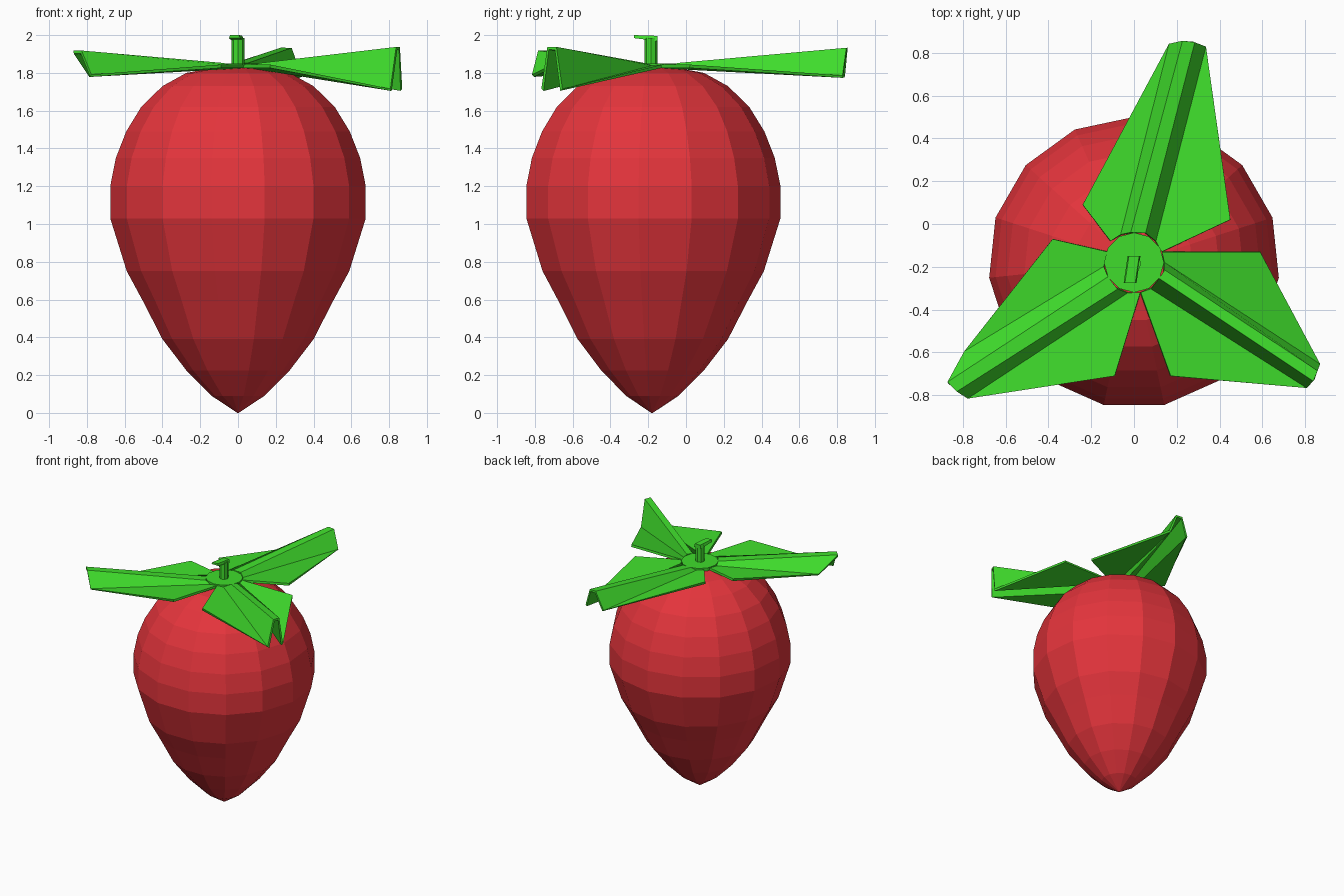
import bpy, bmesh, math
from mathutils import Vector

if "Cube" in bpy.data.objects:
    bpy.data.objects.remove(bpy.data.objects["Cube"])

CY = -0.18  # fruit axis sits slightly forward of the origin


def material(name, color):
    m = bpy.data.materials.new(name)
    m.diffuse_color = color
    m.use_nodes = True
    m.node_tree.nodes["Principled BSDF"].inputs["Base Color"].default_value = m.diffuse_color
    return m


red = material("red_skin", (0.78, 0.035, 0.045, 1))
green = material("green_leaf", (0.05, 0.72, 0.025, 1))


def add_object(name, bm, mat):
    bmesh.ops.recalc_face_normals(bm, faces=bm.faces)
    me = bpy.data.meshes.new(name)
    bm.to_mesh(me)
    bm.free()
    me.materials.append(mat)
    ob = bpy.data.objects.new(name, me)
    bpy.context.collection.objects.link(ob)
    return ob


def loft(bm, rings):
    # skin a list of equal-length closed rings and cap both ends
    vs = [[bm.verts.new(p) for p in r] for r in rings]
    n = len(vs[0])
    for a, b in zip(vs, vs[1:]):
        for i in range(n):
            j = (i + 1) % n
            bm.faces.new((a[i], a[j], b[j], b[i]))
    bm.faces.new(vs[0][::-1])
    bm.faces.new(vs[-1])


def circle(r, z, n, y=CY):
    return [(r * math.cos(math.pi / 2 + math.tau * i / n),
             y + r * math.sin(math.pi / 2 + math.tau * i / n), z) for i in range(n)]


# Fruit body: 15-sided lathe, pointed at the bottom
profile = [(0.004, 0.0), (0.14, 0.09), (0.275, 0.225), (0.402, 0.39), (0.505, 0.59),
           (0.592, 0.75), (0.68, 1.03), (0.68, 1.20), (0.65, 1.35), (0.595, 1.49),
           (0.515, 1.62), (0.402, 1.73), (0.275, 1.80), (0.14, 1.825), (0.03, 1.83)]
bm = bmesh.new()
loft(bm, [circle(r, z, 15) for r, z in profile])
add_object("fruit_body", bm, red)

# Leaf hub
bm = bmesh.new()
loft(bm, [circle(0.14, 1.822, 12), circle(0.14, 1.85, 12)])
add_object("leaf_hub", bm, green)

# Stem: upright post with a short hook toward the front
bm = bmesh.new()
loft(bm, [circle(0.034, 1.83, 8, -0.185), circle(0.034, 1.985, 8, -0.185)])
hook = []
for x, y, z, h in ((0.0, -0.15, 1.982, 0.014), (-0.018, -0.275, 1.992, 0.008)):
    hook.append([(x - 0.03, y, z - h), (x + 0.03, y, z - h),
                 (x + 0.024, y, z + h), (x - 0.024, y, z + h)])
loft(bm, hook)
add_object("stem", bm, green)


# Leaves: two wings joined by a raised midrib that grows toward the tip.
# root / tip rows run: wing foot, rib top, rib top, wing foot (plan x, y)
def leaf(name, inner_a, corner_a, root, tip, corner_b, inner_b, low, high):
    bm = bmesh.new()

    def v(p, z):
        return bm.verts.new((p[0], p[1], z))

    r = [v(p, z) for p, z in zip(root, (1.83, 1.845, 1.845, 1.83))]
    t = [v(p, z) for p, z in zip(tip, (low, high, high, low))]
    ia, ca = v(inner_a, 1.835), v(corner_a, 1.835)
    ib, cb = v(inner_b, 1.835), v(corner_b, 1.835)
    for i in range(3):
        bm.faces.new((r[i], t[i], t[i + 1], r[i + 1]))
    bm.faces.new((ia, ca, t[0], r[0]))
    bm.faces.new((r[3], t[3], cb, ib))
    ob = add_object(name, bm, green)
    s = ob.modifiers.new("thickness", "SOLIDIFY")
    s.thickness = 0.018
    s.offset = 0
    return ob


leaf("back_leaf", (-0.11, -0.08), (-0.24, 0.09),
     [(-0.06, -0.05), (-0.01, -0.04), (0.05, -0.04), (0.10, -0.08)],
     [(0.17, 0.84), (0.23, 0.855), (0.28, 0.85), (0.33, 0.83)],
     (0.45, 0.02), (0.13, -0.13), 1.78, 1.925)
leaf("left_leaf", (0.03, -0.32), (-0.09, -0.71),
     [(-0.03, -0.32), (-0.08, -0.30), (-0.12, -0.25), (-0.14, -0.20)],
     [(-0.78, -0.81), (-0.83, -0.78), (-0.87, -0.74), (-0.79, -0.60)],
     (-0.38, -0.07), (-0.12, -0.13), 1.785, 1.91)
leaf("right_leaf", (0.13, -0.13), (0.59, -0.13),
     [(0.14, -0.18), (0.14, -0.22), (0.12, -0.25), (0.08, -0.30)],
     [(0.865, -0.66), (0.855, -0.69), (0.84, -0.73), (0.81, -0.76)],
     (0.17, -0.71), (0.03, -0.32), 1.71, 1.93)
